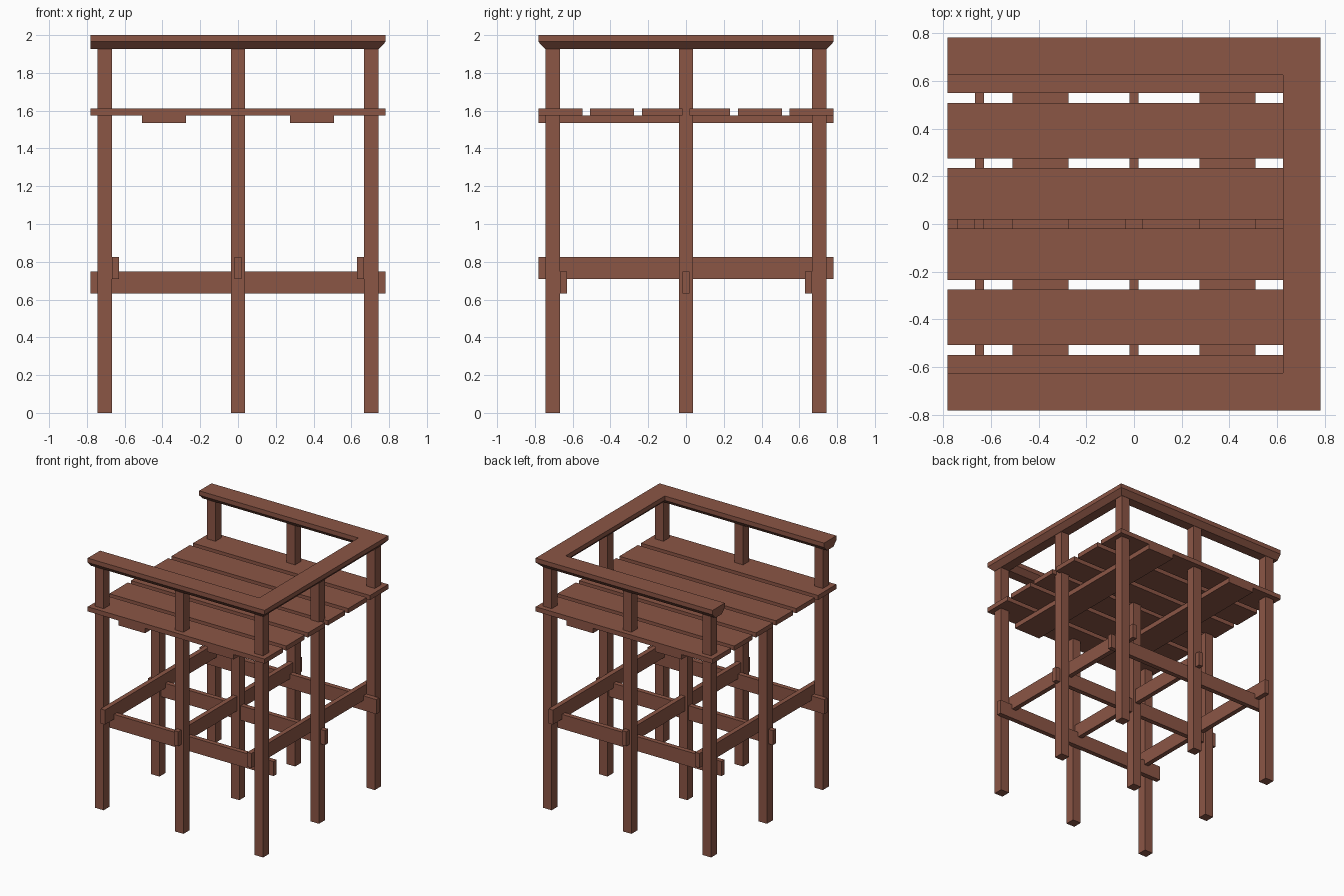
import bpy
import bmesh

if "Cube" in bpy.data.objects:
    bpy.data.objects.remove(bpy.data.objects["Cube"])

wood = bpy.data.materials.new("brown_wood")
wood.diffuse_color = (0.26, 0.092, 0.06, 1)
wood.use_nodes = True
wood.node_tree.nodes["Principled BSDF"].inputs["Base Color"].default_value = wood.diffuse_color

HALF = 0.782      # half width of the whole platform
POST = 0.705      # post spacing
GRID = (-POST, 0, POST)


def finish(name, bm):
    bmesh.ops.recalc_face_normals(bm, faces=bm.faces)
    me = bpy.data.meshes.new(name)
    bm.to_mesh(me)
    bm.free()
    me.materials.append(wood)
    ob = bpy.data.objects.new(name, me)
    bpy.context.collection.objects.link(ob)
    return ob


def box(name, x, y, z):
    """Box from (min, max) pairs."""
    bm = bmesh.new()
    bmesh.ops.create_cube(bm, size=1)
    for v in bm.verts:
        v.co = [(r[0] + r[1]) / 2 + c * (r[1] - r[0]) for c, r in zip(v.co, (x, y, z))]
    return finish(name, bm)


def around(c, w):
    return (c - w / 2, c + w / 2)


# posts: perimeter posts carry the rail, the two on the open middle row stop under the deck
for x in GRID:
    for y in GRID:
        top = 1.575 if y == 0 and x <= 0 else 1.926
        box("post", around(x, 0.075), around(y, 0.075), (0, top))

# crossed braces: lower set along x, upper set along y, fixed inside the posts
for c in (-0.648, 0, 0.648):
    box("lower_brace", (-HALF, HALF), around(c, 0.038), (0.632, 0.748))
    box("upper_brace", around(c, 0.038), (-HALF, HALF), (0.71, 0.826))

# boards under the deck
for c in (-0.392, 0.392):
    box("deck_support", around(c, 0.235), (-HALF, HALF), (1.535, 1.574))

# deck planks
for s in (-1, 1):
    for a, b in ((0.019, 0.234), (0.275, 0.508), (0.549, HALF)):
        box("deck_plank", (-HALF, HALF), sorted((s * a, s * b)), (1.574, 1.611))

# handrail: profile with chamfered underside swept round three sides with mitred corners
profile = [(-0.079, 2.0), (0.077, 2.0), (0.077, 1.965), (0.04, 1.926),
           (-0.04, 1.926), (-0.079, 1.965)]
bm = bmesh.new()
rings = []
for end, s in ((True, -1), (False, -1), (False, 1), (True, 1)):
    rings.append([bm.verts.new((-HALF if end else POST + o, s * (POST + o), z))
                  for o, z in profile])
n = len(profile)
for r0, r1 in zip(rings, rings[1:]):
    for i in range(n):
        j = (i + 1) % n
        bm.faces.new((r0[i], r0[j], r1[j], r1[i]))
bm.faces.new(rings[0])
bm.faces.new(rings[-1])
finish("handrail", bm)
